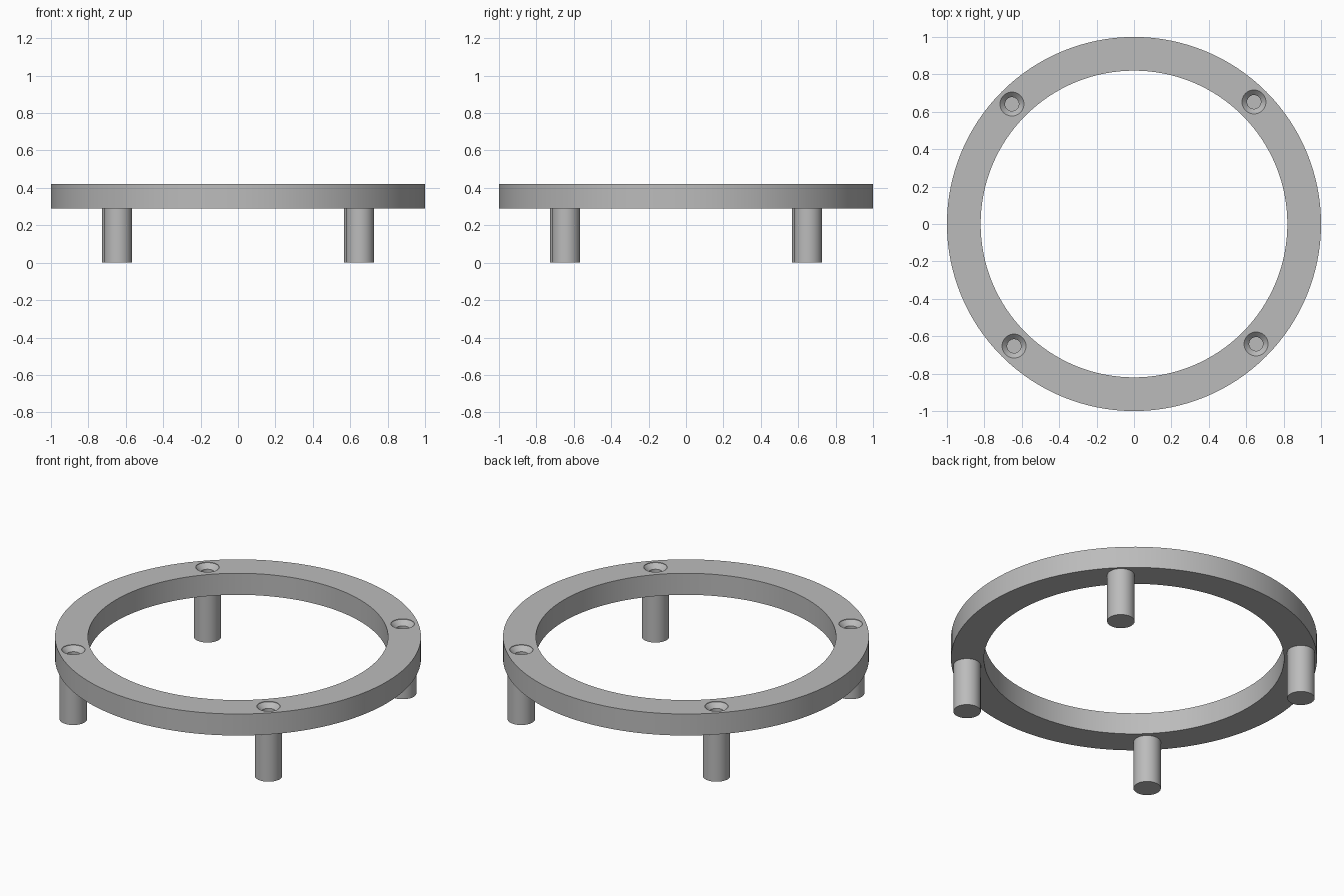
import bpy
import math

cube = bpy.data.objects.get("Cube")
if cube:
    bpy.data.objects.remove(cube, do_unlink=True)

OUTER, INNER = 1.0, 0.82
BOTTOM, TOP = 0.29, 0.42
POST_R, BOLT_R = 0.075, 0.915

grey = bpy.data.materials.new("Mid grey")
grey.use_nodes = True
grey.diffuse_color = (0.5, 0.5, 0.5, 1)
grey.node_tree.nodes["Principled BSDF"].inputs["Base Color"].default_value = (0.5, 0.5, 0.5, 1)


def lathe(name, profile, sides, closed=False, centre=(0, 0)):
    """Spin (radius, z) points about the vertical axis; open profiles get end caps."""
    n = len(profile)
    verts = []
    for s in range(sides):
        a = math.tau * s / sides
        verts += [(centre[0] + r * math.cos(a), centre[1] + r * math.sin(a), z) for r, z in profile]
    faces = []
    for s in range(sides):
        a, b = s * n, (s + 1) % sides * n
        for i in range(n if closed else n - 1):
            j = (i + 1) % n
            faces.append((a + i, b + i, b + j, a + j))
    if not closed:
        faces.append([s * n for s in reversed(range(sides))])
        faces.append([s * n + n - 1 for s in range(sides)])
    mesh = bpy.data.meshes.new(name)
    mesh.from_pydata(verts, [], faces)
    mesh.materials.append(grey)
    obj = bpy.data.objects.new(name, mesh)
    bpy.context.collection.objects.link(obj)
    return obj


# Flat ring
ring = lathe("ring", [(INNER, BOTTOM), (OUTER, BOTTOM), (OUTER, TOP), (INNER, TOP)], 128, closed=True)
parts = [ring]

# Four posts under the ring, each with a countersunk screw hole above it
for k, corner in enumerate(("back_left", "back_right", "front_right", "front_left")):
    angle = math.radians(45.5 + 90 * k)
    centre = (BOLT_R * math.cos(angle), BOLT_R * math.sin(angle))
    # The post is a cup whose bore continues the hole through the ring
    post = lathe(corner + "_post", [(0.037, 0.1), (0.037, BOTTOM), (POST_R, BOTTOM),
                                    (POST_R, 0), ][::-1], 48, centre=centre)
    cutter = lathe(corner + "_screw_hole_cutter",
                   [(0.037, BOTTOM - 0.05), (0.037, TOP - 0.03), (0.064, TOP - 0.003), (0.064, TOP + 0.05)],
                   48, centre=centre)
    cutter.hide_render = True
    cutter.hide_set(True)
    cut = ring.modifiers.new(corner + "_hole", "BOOLEAN")
    cut.operation = "DIFFERENCE"
    cut.solver = "EXACT"
    cut.object = cutter
    parts.append(post)

# Smooth the round walls, keep the rims crisp
bpy.ops.object.select_all(action="DESELECT")
for obj in parts:
    obj.select_set(True)
bpy.context.view_layer.objects.active = ring
bpy.ops.object.shade_smooth_by_angle(angle=math.radians(30))
